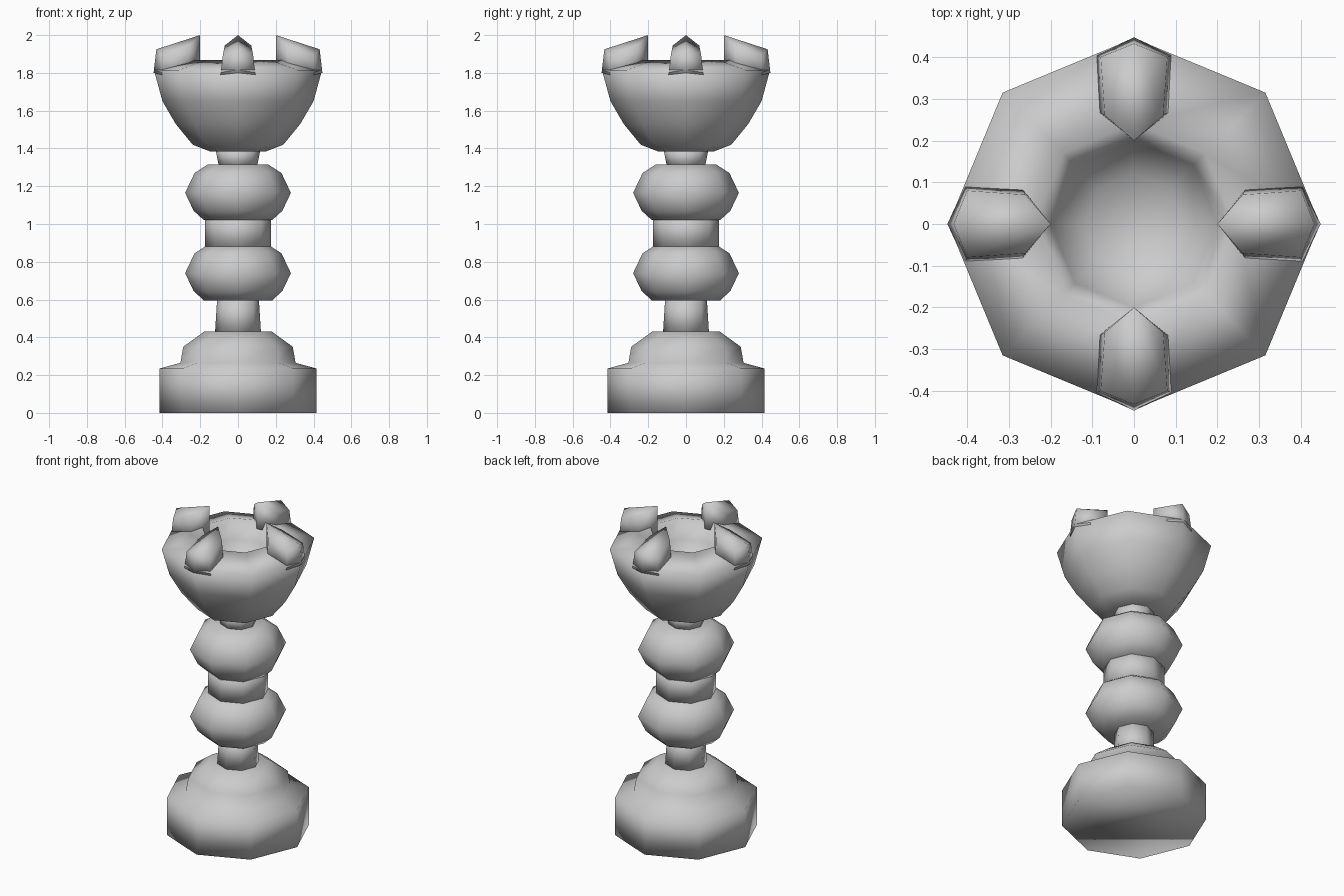
import bpy, bmesh, math

cube = bpy.data.objects.get("Cube")
if cube:
    bpy.data.objects.remove(cube, do_unlink=True)

SIDES = 8

stone = bpy.data.materials.new("light_grey")
stone.use_nodes = True
grey = (0.6, 0.6, 0.6, 1)
stone.diffuse_color = grey
stone.node_tree.nodes["Principled BSDF"].inputs["Base Color"].default_value = grey


def finish(bm, name):
    bmesh.ops.recalc_face_normals(bm, faces=bm.faces)
    for f in bm.faces:
        f.smooth = True
    mesh = bpy.data.meshes.new(name)
    bm.to_mesh(mesh)
    bm.free()
    mesh.materials.append(stone)
    obj = bpy.data.objects.new(name, mesh)
    bpy.context.collection.objects.link(obj)
    return obj


def lathe(name, profile):
    """Eight-sided turned part from (radius, height) pairs, closed at both ends."""
    bm = bmesh.new()
    rings = []
    for r, z in profile:
        angles = [math.tau * i / SIDES for i in range(SIDES)]
        rings.append([bm.verts.new((r * math.cos(a), r * math.sin(a), z)) for a in angles])
    for low, high in zip(rings, rings[1:]):
        for i in range(SIDES):
            j = (i + 1) % SIDES
            bm.faces.new((low[i], low[j], high[j], high[i]))
    bm.faces.new(rings[0])
    bm.faces.new(rings[-1])
    return finish(bm, name)


# Foot and stem
lathe("base", [(0.415, 0), (0.415, 0.235), (0.305, 0.265), (0.29, 0.35), (0.18, 0.43)])
lathe("lower_neck", [(0.122, 0.42), (0.11, 0.61)])
lathe("collar", [(0.175, 0.87), (0.175, 1.05)])
lathe("upper_neck", [(0.10, 1.30), (0.12, 1.40)])

# Two matching turned beads
for name, z in (("lower_bead", 0.74), ("upper_bead", 1.165)):
    lathe(name, [(0.18, z - 0.145), (0.235, z - 0.095), (0.28, z),
                 (0.23, z + 0.105), (0.16, z + 0.15)])

# Hollow bowl: outer wall, sloping rim, then inner wall and floor
lathe("bowl", [(0.15, 1.385), (0.24, 1.42), (0.33, 1.53), (0.40, 1.65), (0.445, 1.815),
               (0.24, 1.868), (0.20, 1.75), (0.12, 1.66)])


def battlement(name, turn):
    """Ridged block: six-sided plan with a top falling away outward and sideways."""
    top = [(0.20, 0, 2.0), (0.26, 0.07, 1.945), (0.40, 0.08, 1.895), (0.432, 0, 1.925)]
    foot = [(0.20, 0, 1.83), (0.27, 0.088, 1.80), (0.405, 0.092, 1.79), (0.447, 0, 1.80)]
    bm = bmesh.new()

    def loop(half):
        mirrored = [(x, -y, z) for x, y, z in half[2:0:-1]]
        return [bm.verts.new(p) for p in half + mirrored]

    t, b = loop(top), loop(foot)
    for i in range(6):
        j = (i + 1) % 6
        bm.faces.new((b[i], b[j], t[j], t[i]))
    # Each cap folds along its middle ridge
    for ring in (t, b):
        bm.faces.new(ring[:4])
        bm.faces.new(ring[3:] + ring[:1])
    finish(bm, name).rotation_euler.z = turn


for i, side in enumerate(("left", "back", "right", "front")):
    battlement(side + "_battlement", i * math.pi / 2)
